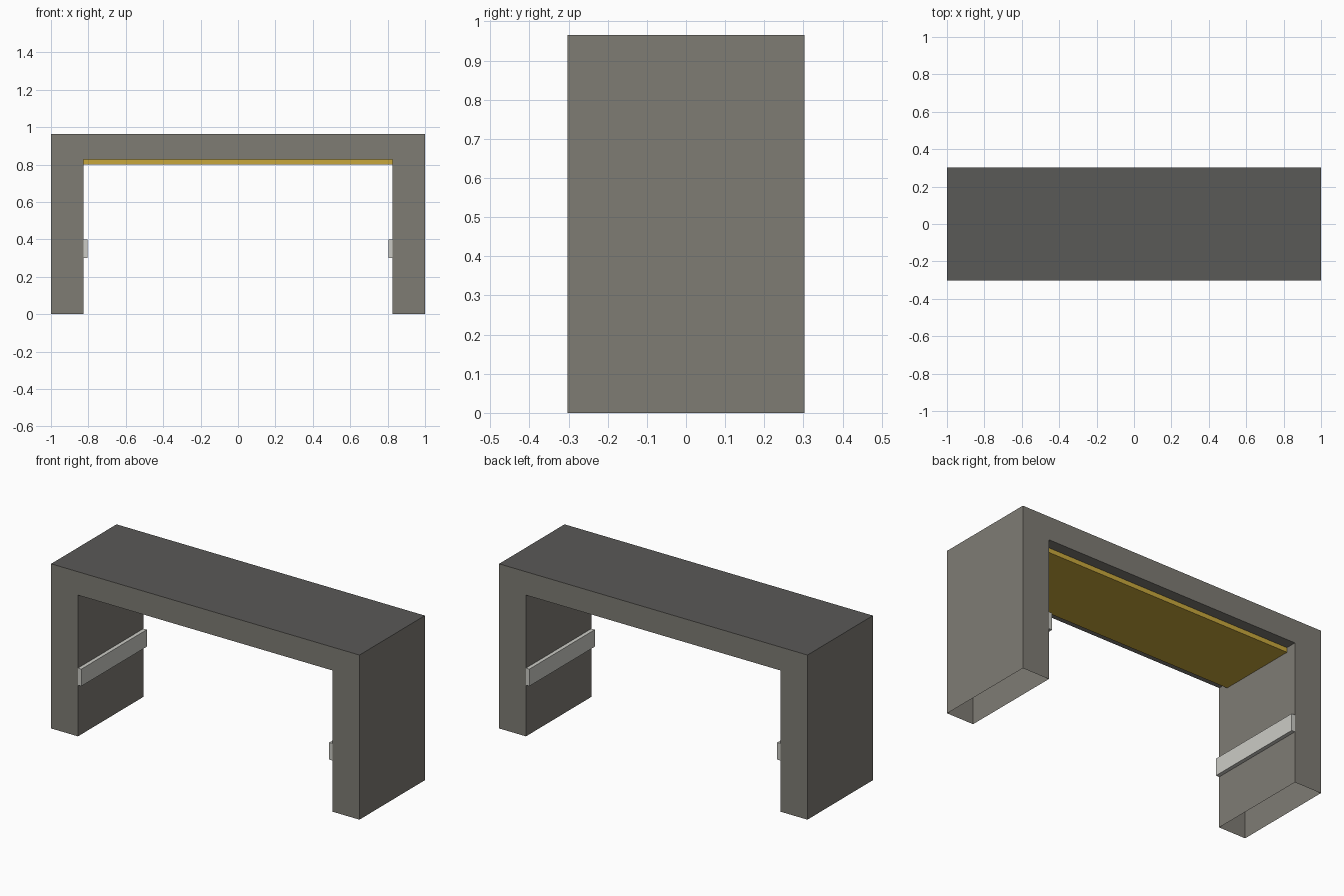
import bpy, bmesh

if "Cube" in bpy.data.objects:
    bpy.data.objects.remove(bpy.data.objects["Cube"])

W, D, H = 1.0, 0.303, 0.965      # half width, half depth, height
IN, UNDER = 0.826, 0.828         # inner leg face, underside of the beam


def material(name, rgb):
    m = bpy.data.materials.new(name)
    m.diffuse_color = (*rgb, 1)
    m.use_nodes = True
    m.node_tree.nodes["Principled BSDF"].inputs["Base Color"].default_value = m.diffuse_color
    return m


def finish(name, bm, mats):
    bmesh.ops.recalc_face_normals(bm, faces=bm.faces)
    me = bpy.data.meshes.new(name)
    bm.to_mesh(me)
    bm.free()
    for m in mats:
        me.materials.append(m)
    ob = bpy.data.objects.new(name, me)
    bpy.context.collection.objects.link(ob)
    return ob


def box(name, lo, hi, mat):
    bm = bmesh.new()
    bmesh.ops.create_cube(bm, size=1)
    for v in bm.verts:
        v.co = [(a + b) / 2 + c * (b - a) for a, b, c in zip(lo, hi, v.co)]
    return finish(name, bm, [mat])


stone = material("warm_grey", (0.21, 0.2, 0.175))
dark = material("dark_top", (0.102, 0.1, 0.097))
gold = material("gold", (0.58, 0.39, 0.045))
pale = material("pale_grey", (0.6, 0.6, 0.56))

# Hollow arch shell: extruded profile, legs left open at the bottom
profile = [(-W, 0), (-W, H), (W, H), (W, 0),
           (IN, 0), (IN, UNDER), (-IN, UNDER), (-IN, 0)]
bm = bmesh.new()
front = [bm.verts.new((x, -D, z)) for x, z in profile]
back = [bm.verts.new((x, D, z)) for x, z in profile]
bm.faces.new(front)
bm.faces.new(back[::-1])
n = len(profile)
for i in range(n):
    j = (i + 1) % n
    if profile[i][1] == 0 and profile[j][1] == 0:
        continue
    f = bm.faces.new((front[i], back[i], back[j], front[j]))
    if profile[i][1] == H and profile[j][1] == H:
        f.material_index = 1
finish("arch_shell", bm, [stone, dark])

# Panel under the beam
box("underside_panel", (-IN, -0.24, 0.80), (IN, 0.24, UNDER - 0.001), gold)

# Rails on the inner leg faces
for name, s in (("left_rail", -1), ("right_rail", 1)):
    xs = sorted((s * IN, s * 0.804))
    box(name, (xs[0], -D, 0.30), (xs[1], D, 0.40), pale)
